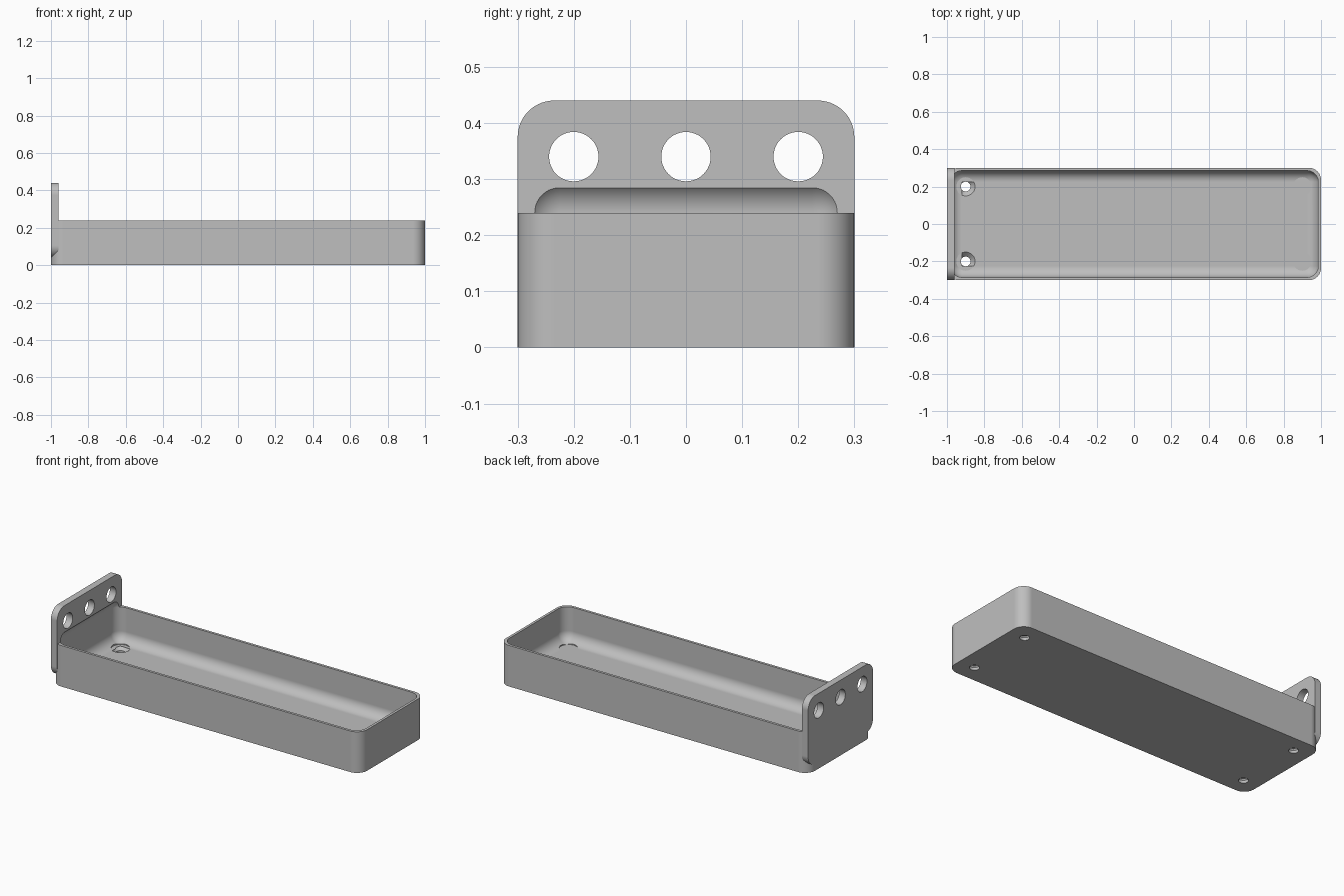
import bpy
import bmesh
from math import radians
from mathutils import Matrix, Vector

default = bpy.data.objects.get("Cube")
if default:
    bpy.data.objects.remove(default, do_unlink=True)

grey = bpy.data.materials.new("satin grey")
grey.use_nodes = True
colour = (0.52, 0.52, 0.52, 1)
grey.diffuse_color = colour
grey.node_tree.nodes["Principled BSDF"].inputs["Base Color"].default_value = colour

FLOOR = 0.04
RIM = 0.24


def finish(bm, name):
    bmesh.ops.recalc_face_normals(bm, faces=bm.faces)
    mesh = bpy.data.meshes.new(name)
    bm.to_mesh(mesh)
    bm.free()
    mesh.materials.append(grey)
    obj = bpy.data.objects.new(name, mesh)
    bpy.context.collection.objects.link(obj)
    return obj


def rounded_box(name, low, high, radius, axis=None):
    """Box with rounded edges: all of them, or only those along one axis."""
    low, high = Vector(low), Vector(high)
    bm = bmesh.new()
    bmesh.ops.create_cube(bm, size=1)
    for v in bm.verts:
        v.co = (low + high) / 2 + v.co * (high - low)
    edges = [e for e in bm.edges if axis is None
             or abs((e.verts[0].co - e.verts[1].co)[axis]) > 1e-4]
    bmesh.ops.bevel(bm, geom=edges, offset=radius, segments=14,
                    profile=0.5, affect='EDGES')
    return finish(bm, name)


def cone(name, centre, bottom, top, depth, axis='Z'):
    bm = bmesh.new()
    turn = Matrix.Rotation(radians(90), 4, 'Y') if axis == 'X' else Matrix()
    bmesh.ops.create_cone(bm, cap_ends=True, segments=48, radius1=bottom,
                          radius2=top, depth=depth,
                          matrix=Matrix.Translation(centre) @ turn)
    return finish(bm, name)


def combine(target, tool, operation):
    mod = target.modifiers.new(tool.name, 'BOOLEAN')
    mod.operation = operation
    mod.solver = 'EXACT'
    mod.object = tool
    bpy.context.view_layer.update()
    graph = bpy.context.evaluated_depsgraph_get()
    result = bpy.data.meshes.new_from_object(target.evaluated_get(graph))
    target.modifiers.clear()
    target.data = result
    bpy.data.objects.remove(tool, do_unlink=True)


# Outer tray body and upright mounting plate
tray = rounded_box("tray_with_mounting_plate", (-1, -0.3, 0), (1, 0.3, RIM), 0.065, axis=2)
plate = rounded_box("mounting_plate", (-1, -0.3, FLOOR), (-0.96, 0.3, 0.44), 0.065, axis=0)
combine(tray, plate, 'UNION')

# Hollow with rounded floor, scooping slightly into the plate above the rim
hollow = rounded_box("hollow_cutter", (-0.98, -0.285, FLOOR), (0.985, 0.285, RIM + 0.06), 0.06)
combine(tray, hollow, 'DIFFERENCE')

# Three round holes through the plate
for y in (-0.2, 0, 0.2):
    combine(tray, cone("plate_hole", (-0.98, y, 0.34), 0.044, 0.044, 0.2, 'X'), 'DIFFERENCE')

# Four countersunk screw holes in the floor
for x in (-0.9, 0.9):
    for y in (-0.2, 0.2):
        combine(tray, cone("shaft", (x, y, 0), 0.026, 0.026, 0.12), 'DIFFERENCE')
        combine(tray, cone("sink", (x, y, FLOOR - 0.0125), 0.025, 0.05, 0.025), 'DIFFERENCE')
        combine(tray, cone("head", (x, y, FLOOR + 0.01), 0.05, 0.05, 0.02), 'DIFFERENCE')

# Smooth the fillets and keep the rims crisp
bpy.ops.object.select_all(action='DESELECT')
tray.select_set(True)
bpy.context.view_layer.objects.active = tray
bpy.ops.object.shade_smooth_by_angle(angle=radians(25))
normals = tray.modifiers.new("even_shading", 'WEIGHTED_NORMAL')
normals.keep_sharp = True
